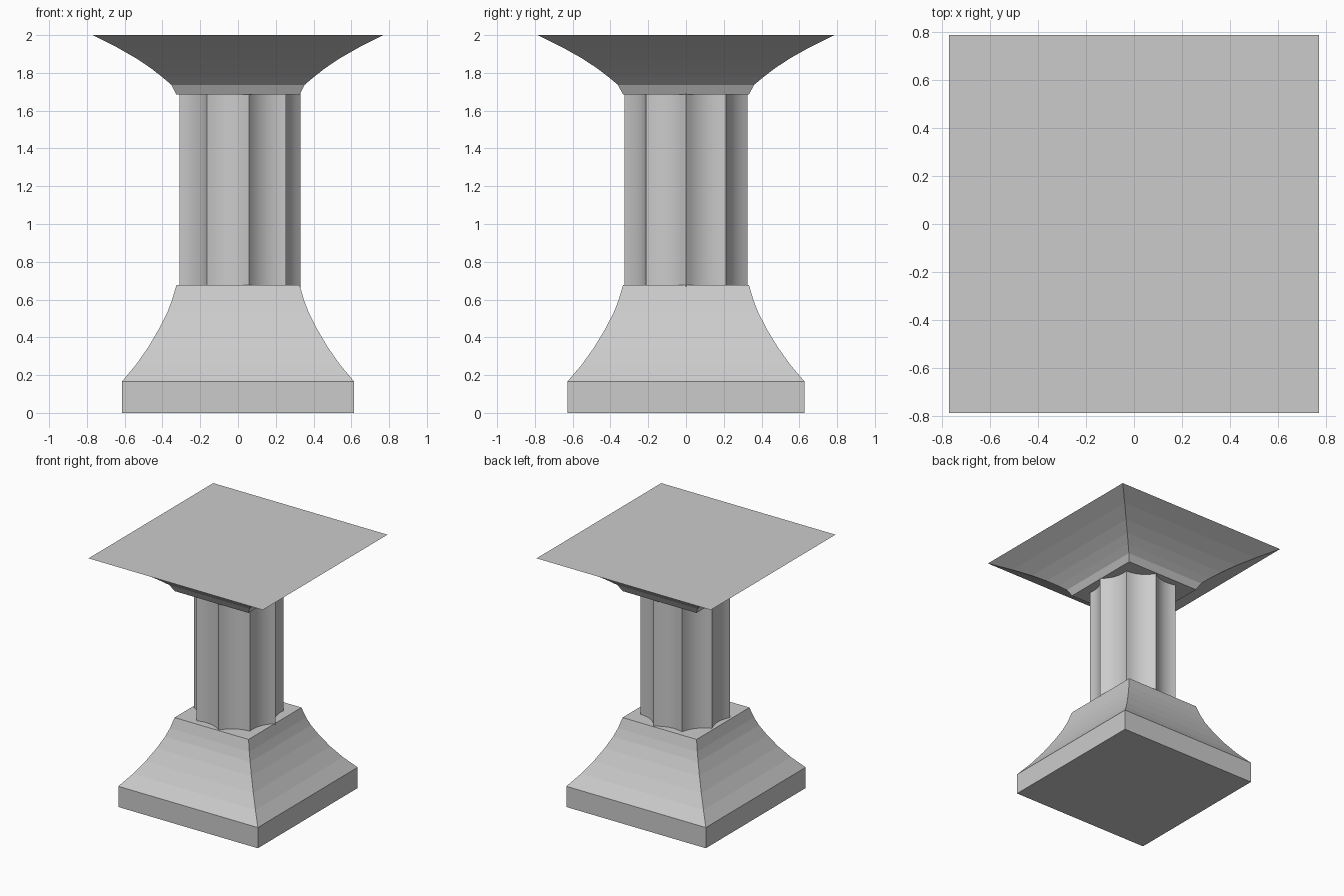
import bpy, bmesh, math
from mathutils import Vector

if "Cube" in bpy.data.objects:
    bpy.data.objects.remove(bpy.data.objects["Cube"])

Y_SCALE = 1.022  # footprint is slightly deeper than wide


def finish(bm, name):
    bmesh.ops.recalc_face_normals(bm, faces=bm.faces)
    mesh = bpy.data.meshes.new(name)
    bm.to_mesh(mesh)
    bm.free()
    obj = bpy.data.objects.new(name, mesh)
    bpy.context.collection.objects.link(obj)
    return obj


def loft(name, rings):
    """Skin closed rings of points and cap both ends."""
    bm = bmesh.new()
    loops = [[bm.verts.new(p) for p in ring] for ring in rings]
    for a, b in zip(loops, loops[1:]):
        n = len(a)
        for i in range(n):
            j = (i + 1) % n
            bm.faces.new((a[i], a[j], b[j], b[i]))
    bm.faces.new(loops[0])
    bm.faces.new(loops[-1])
    return finish(bm, name)


def square_profile(name, profile):
    """Rectangular moulding from (half width, height) pairs."""
    return loft(name, [[(sx * h, sy * h * Y_SCALE, z)
                        for sx, sy in ((-1, -1), (1, -1), (1, 1), (-1, 1))]
                       for h, z in profile])


# Plinth with concave flared foot
square_profile("base", [(0.615, 0), (0.615, 0.165), (0.54, 0.255), (0.475, 0.348),
                        (0.418, 0.445), (0.375, 0.53), (0.35, 0.595), (0.326, 0.677)])

# Flared capital
square_profile("capital", [(0.326, 1.685), (0.353, 1.737), (0.40, 1.777), (0.46, 1.824),
                           (0.537, 1.876), (0.64, 1.935), (0.768, 2.0)])

# Shaft with nine concave flutes meeting at sharp ridges
FLUTES, STEPS, RADIUS, DEPTH = 9, 8, 0.33, 0.03
outline = []
for k in range(FLUTES):
    a, b = (math.tau * i / FLUTES for i in (k, k + 1))
    p = Vector((math.cos(a), math.sin(a))) * RADIUS
    q = Vector((math.cos(b), math.sin(b))) * RADIUS
    inward = -(p + q).normalized()
    for s in range(STEPS):
        t = s / STEPS
        outline.append(p.lerp(q, t) + inward * DEPTH * 4 * t * (1 - t))
shaft = loft("fluted_shaft", [[(v.x, v.y, z) for v in outline] for z in (0.66, 1.69)])
bpy.context.view_layer.objects.active = shaft
shaft.select_set(True)
bpy.ops.object.shade_smooth_by_angle(angle=math.radians(30))
